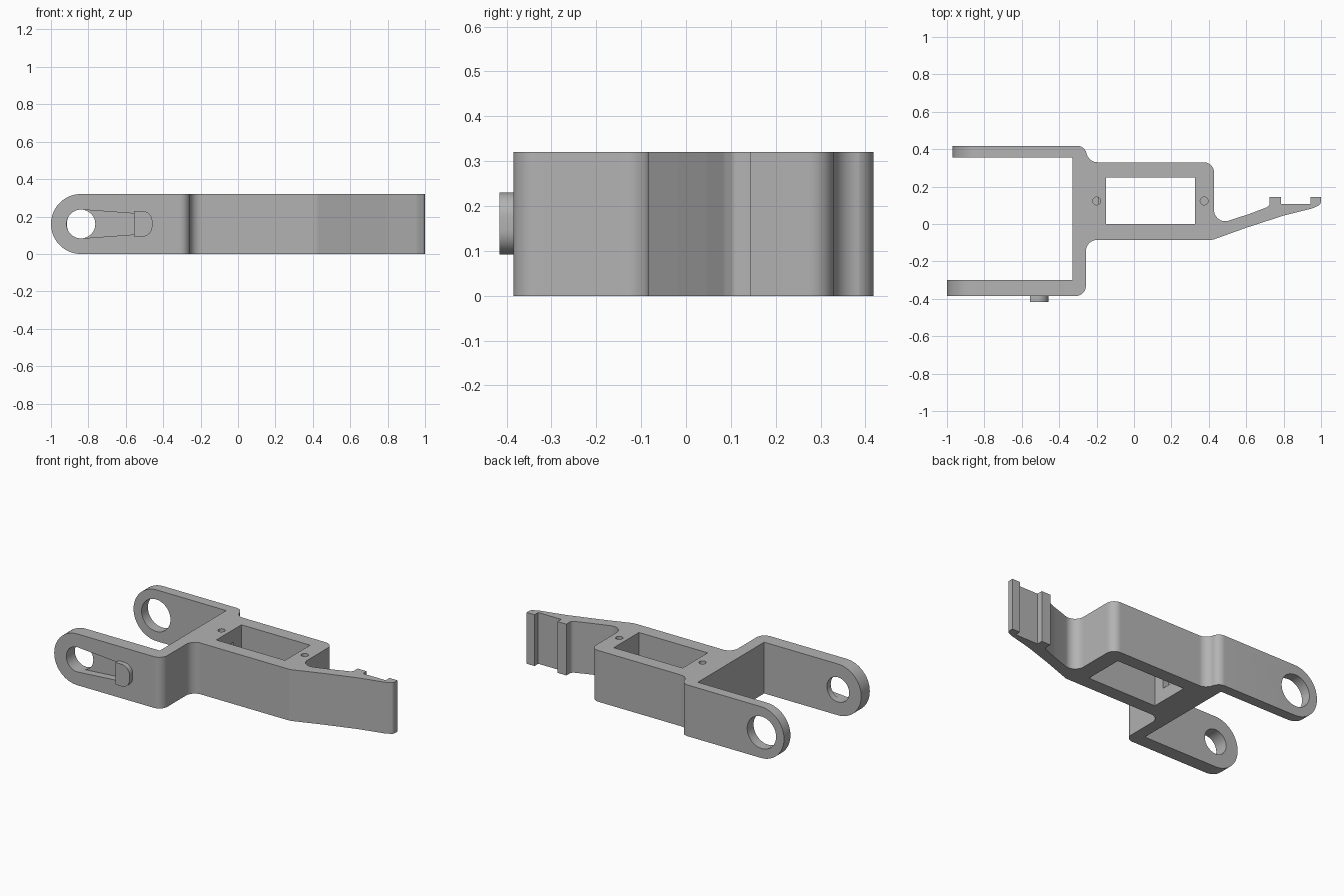
import bpy, bmesh, math
from mathutils import Vector

if "Cube" in bpy.data.objects:
    bpy.data.objects.remove(bpy.data.objects["Cube"], do_unlink=True)

H = 0.32
grey = bpy.data.materials.new("plain grey")
grey.use_nodes = True
grey.diffuse_color = (0.45, 0.45, 0.45, 1)
grey.node_tree.nodes["Principled BSDF"].inputs["Base Color"].default_value = grey.diffuse_color


def rounded(corners, steps=10):
    """Outline from (x, y) or (x, y, fillet radius) corners."""
    out = []
    n = len(corners)
    for i, c in enumerate(corners):
        p = Vector(c[:2])
        if len(c) < 3:
            out.append(p)
            continue
        a = (Vector(corners[i - 1][:2]) - p).normalized()
        b = (Vector(corners[(i + 1) % n][:2]) - p).normalized()
        half = a.angle(b) / 2
        centre = p + (a + b).normalized() * (c[2] / math.sin(half))
        reach = c[2] / math.tan(half)
        start, end = p + a * reach - centre, p + b * reach - centre
        turn = start.angle_signed(end)
        for k in range(steps + 1):
            t = -turn * k / steps
            out.append(centre + Vector((start.x * math.cos(t) - start.y * math.sin(t),
                                        start.x * math.sin(t) + start.y * math.cos(t))))
    return out


def arc(cx, cy, r, a0, a1, n):
    return [Vector((cx + r * math.cos(math.radians(a0 + (a1 - a0) * k / n)),
                    cy + r * math.sin(math.radians(a0 + (a1 - a0) * k / n))))
            for k in range(n + 1)]


def circle(cx, cy, r, n=48):
    return arc(cx, cy, r, 0, 360, n)[:-1]


def extrude(name, pts, lo, hi, axis="Z"):
    """Solid from an outline, swept along Z (x, y outline) or Y (x, z outline)."""
    place = (lambda p, h: (p[0], p[1], h)) if axis == "Z" else (lambda p, h: (p[0], h, p[1]))
    bm = bmesh.new()
    low = [bm.verts.new(place(p, lo)) for p in pts]
    top = [bm.verts.new(place(p, hi)) for p in pts]
    bm.faces.new(low)
    bm.faces.new(top)
    for i in range(len(pts)):
        j = (i + 1) % len(pts)
        bm.faces.new((low[i], low[j], top[j], top[i]))
    bmesh.ops.recalc_face_normals(bm, faces=bm.faces)
    mesh = bpy.data.meshes.new(name)
    bm.to_mesh(mesh)
    bm.free()
    mesh.materials.append(grey)
    obj = bpy.data.objects.new(name, mesh)
    bpy.context.collection.objects.link(obj)
    return obj


def activate(obj):
    bpy.ops.object.select_all(action="DESELECT")
    obj.select_set(True)
    bpy.context.view_layer.objects.active = obj


def cut(obj, pts, lo, hi, axis="Z"):
    cutter = extrude("cutter", pts, lo, hi, axis)
    cutter.hide_render = True
    mod = obj.modifiers.new("cut", "BOOLEAN")
    mod.operation, mod.solver, mod.object = "DIFFERENCE", "EXACT", cutter
    activate(obj)
    bpy.ops.object.modifier_apply(modifier=mod.name)
    bpy.data.objects.remove(cutter, do_unlink=True)


def box(x0, x1, y0, y1):
    return [(x0, y0), (x1, y0), (x1, y1), (x0, y1)]


# Fork, body and hooked tail share one plan outline
frame = extrude("forked_frame", rounded([
    (-1, -0.385), (-0.257, -0.385, 0.055), (-0.257, -0.085, 0.06),
    (0.42, -0.085, 0.08), (0.6, -0.02, 0.4), (0.8, 0.045, 0.4), (0.96, 0.085, 0.1),
    (0.998, 0.105, 0.02), (1, 0.145), (0.945, 0.145), (0.945, 0.108), (0.787, 0.108),
    (0.787, 0.145), (0.725, 0.145), (0.725, 0.095, 0.025), (0.62, 0.055, 0.2),
    (0.428, -0.008, 0.06), (0.428, 0.33, 0.055), (-0.25, 0.33, 0.06),
    (-0.257, 0.418, 0.05), (-0.97, 0.418), (-0.97, 0.355), (-0.33, 0.355),
    (-0.33, -0.3), (-1, -0.3)]), 0, H)

# Rounded arm ends and their pivot holes
for tip, hole_x, hole_r, y0, y1 in ((-1, -0.84, 0.077, -0.5, -0.2),
                                    (-0.97, -0.815, 0.1, 0.3, 0.5)):
    cx = tip + H / 2
    ends = [(cx, 0.5), (-1.2, 0.5), (-1.2, -0.2), (cx, -0.2)]
    cut(frame, ends + arc(cx, H / 2, H / 2, 270, 90, 32), y0, y1, "Y")
    cut(frame, circle(hole_x, H / 2, hole_r), y0, y1, "Y")

# Rectangular window, side pocket and blind screw holes
cut(frame, box(-0.15, 0.325, 0, 0.248), -0.1, H + 0.1)
cut(frame, box(-0.19, -0.1, 0.07, 0.17), 0.08, 0.24)
for x in (-0.2, 0.375):
    cut(frame, circle(x, 0.123, 0.021, 24), 0.2, H + 0.1)

# Tapered lever recess in the front arm
cut(frame, rounded([(-0.84, 0.083), (-0.5, 0.108, 0.03), (-0.5, 0.212, 0.03),
                    (-0.84, 0.237)]), -0.45, -0.338, "Y")

# Raised cap over the recess tip
cap = extrude("recess_cap", rounded([(-0.555, 0.092), (-0.458, 0.092, 0.055),
                                     (-0.458, 0.23, 0.055), (-0.555, 0.23)]),
              -0.416, -0.384, "Y")

for obj in (frame, cap):
    activate(obj)
    bpy.ops.object.shade_smooth_by_angle(angle=math.radians(30))
